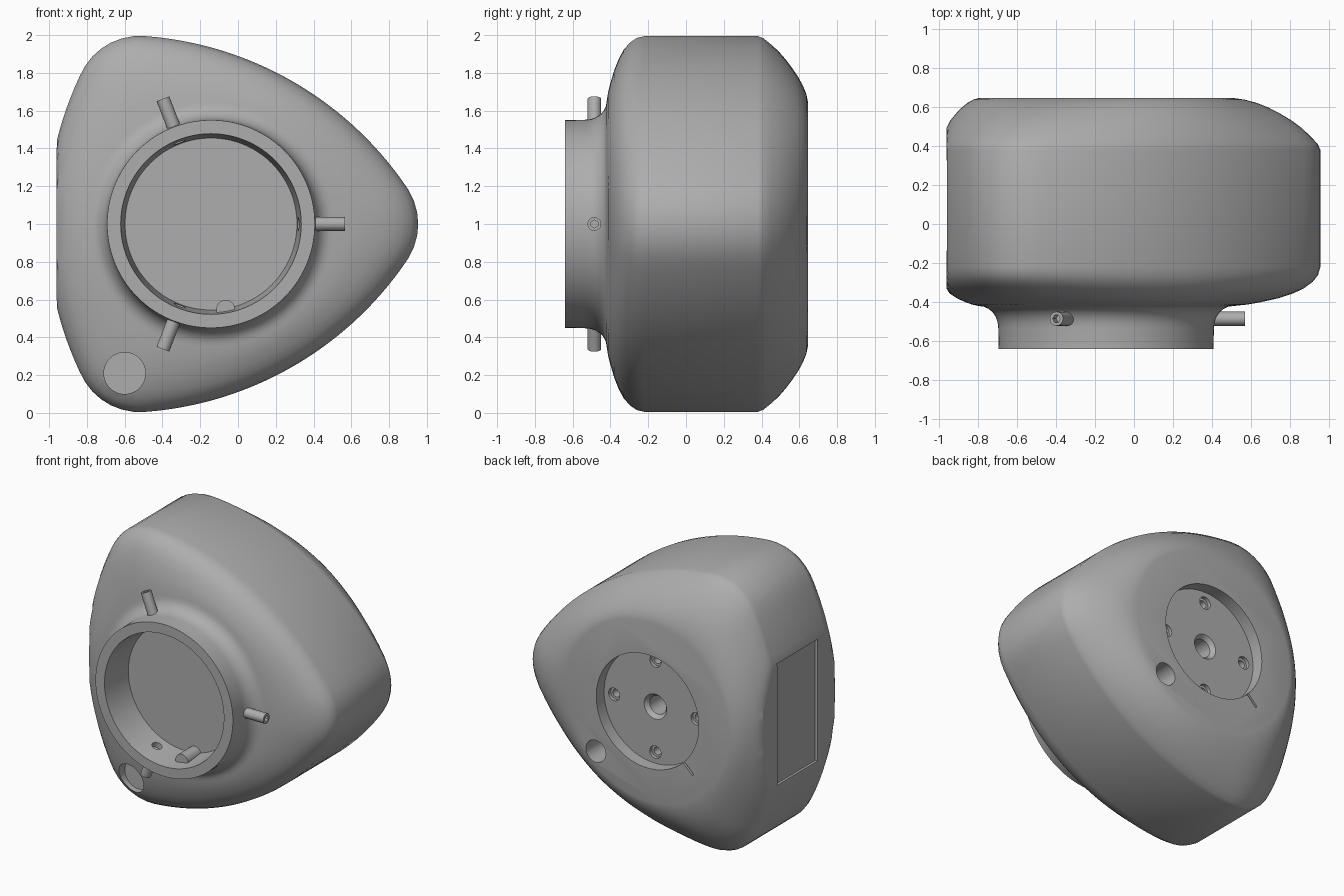
import bpy, bmesh, math
from mathutils import Vector

if "Cube" in bpy.data.objects:
    bpy.data.objects.remove(bpy.data.objects["Cube"], do_unlink=True)

grey = bpy.data.materials.new("plain_grey")
grey.use_nodes = True
grey.diffuse_color = (0.42, 0.42, 0.42, 1)
grey.node_tree.nodes["Principled BSDF"].inputs["Base Color"].default_value = (0.42, 0.42, 0.42, 1)

CX, CZ = -0.143, 1.0        # main axis, running along y
SEG = 112


def polar(r, deg, y):
    a = math.radians(deg)
    return Vector((CX + r * math.cos(a), y, CZ + r * math.sin(a)))


def finish(bm, name):
    bmesh.ops.recalc_face_normals(bm, faces=bm.faces)
    me = bpy.data.meshes.new(name)
    bm.to_mesh(me)
    bm.free()
    me.materials.append(grey)
    ob = bpy.data.objects.new(name, me)
    bpy.context.collection.objects.link(ob)
    return ob


def rod(name, a, b, r1, r2=None, seg=32):
    """Cylinder or cone from point a to point b."""
    a, b = Vector(a), Vector(b)
    bm = bmesh.new()
    bmesh.ops.create_cone(bm, cap_ends=True, segments=seg, radius1=r1,
                          radius2=r1 if r2 is None else r2, depth=(b - a).length)
    rot = (b - a).to_track_quat('Z', 'Y').to_matrix().to_4x4()
    bmesh.ops.transform(bm, matrix=rot, verts=bm.verts)
    bmesh.ops.translate(bm, vec=(a + b) / 2, verts=bm.verts)
    return finish(bm, name)


def block(name, centre, size, turn=0):
    bm = bmesh.new()
    bmesh.ops.create_cube(bm, size=1)
    bmesh.ops.scale(bm, vec=size, verts=bm.verts)
    ob = finish(bm, name)
    ob.location = centre
    ob.rotation_euler.y = -math.radians(turn)
    return ob


def cut(target, cutter):
    cutter.hide_render = True
    mod = target.modifiers.new("cut", 'BOOLEAN')
    mod.operation, mod.solver, mod.object = 'DIFFERENCE', 'EXACT', cutter
    bpy.context.view_layer.objects.active = target
    bpy.ops.object.modifier_apply(modifier=mod.name)
    bpy.data.objects.remove(cutter, do_unlink=True)


def smooth(ob):
    bpy.ops.object.select_all(action='DESELECT')
    ob.select_set(True)
    bpy.context.view_layer.objects.active = ob
    bpy.ops.object.shade_smooth_by_angle(angle=math.radians(30))


# Rounded triangle: corner circles joined by tangent bulging arcs
D, RC, MID = 0.755, 0.342, 0.87
E = (D * D - (MID - RC) ** 2) / (2 * (MID - RC) - D)
R = MID + E
away = Vector((D + E / 2, E * 0.866)).normalized()
tangent = Vector((-E / 2, -E * 0.866)) + R * away
T_ANG = math.atan2(tangent.y, tangent.x)


def outline(a):
    third = 2 * math.pi / 3
    t = abs((a + third / 2) % third - third / 2)
    if t < T_ANG:
        return D * math.cos(t) + math.sqrt(RC ** 2 - (D * math.sin(t)) ** 2)
    u = math.pi / 3 - t
    return -E * math.cos(u) + math.sqrt(R ** 2 - (E * math.sin(u)) ** 2)


# Body: rows of (y, blend from triangle to circle, circle radius)
RIM = 0.65
rows = [(-0.40, 1, 0.455), (-0.64, 1, 0.478), (-0.64, 1, 0.55), (-0.53, 1, 0.552)]
for k in range(1, 6):       # concave fillet at the neck
    a = k / 6 * math.pi / 2
    rows.append((-0.53 + 0.11 * math.sin(a), 1, RIM - 0.098 * math.cos(a)))
rows += [(y, t, RIM) for y, t in (
    (-0.42, 1), (-0.412, 0.83), (-0.40, 0.68), (-0.38, 0.48), (-0.355, 0.31), (-0.33, 0.19),
    (-0.295, 0.085), (-0.26, 0.025), (-0.22, 0), (0.38, 0), (0.41, 0.03), (0.45, 0.115),
    (0.49, 0.21), (0.53, 0.33), (0.565, 0.46), (0.595, 0.59), (0.62, 0.73), (0.637, 0.87), (0.645, 1))]

bm = bmesh.new()
rings = []
for y, t, rc in rows:
    ring = []
    for i in range(SEG):
        a = 2 * math.pi * i / SEG
        r = (1 - t) * outline(a) + t * rc
        # one side is planed flat
        ring.append(bm.verts.new((max(CX + r * math.cos(a), -0.96), y, CZ + r * math.sin(a))))
    rings.append(ring)
for p, q in zip(rings, rings[1:]):
    for i in range(SEG):
        j = (i + 1) % SEG
        bm.faces.new((p[i], p[j], q[j], q[i]))
bm.faces.new(rings[0])
bm.faces.new(rings[-1])
body = finish(bm, "body_housing")

# Back: round recess with notch, centre hole, four screw holes, cable hole
FLOOR = 0.555
cut(body, rod("recess_cutter", polar(0, 0, 0.8), polar(0, 0, FLOOR), 0.41, seg=96))
cut(body, block("notch_cutter", polar(0.455, 225, 0.66), (0.12, 0.10, 0.016), 225))
cut(body, rod("centre_sink_cutter", polar(0, 0, FLOOR + 0.01), polar(0, 0, FLOOR - 0.03), 0.098, 0.066))
cut(body, rod("centre_hole_cutter", polar(0, 0, 0.6), polar(0, 0, 0.3), 0.066))
for deg in range(0, 360, 90):
    cut(body, rod("screw_sink_cutter", polar(0.33, deg, 0.6), polar(0.33, deg, FLOOR - 0.025), 0.045))
    cut(body, rod("screw_hole_cutter", polar(0.33, deg, 0.6), polar(0.33, deg, 0.40), 0.028))
cut(body, rod("cable_hole_cutter", polar(0.575, -44, 0.8), polar(0.575, -44, 0.40), 0.08))

# Front: round pocket near the lower corner
cut(body, rod("pocket_cutter", (-0.6, -0.6, 0.21), (-0.6, -0.28, 0.21), 0.11, seg=48))

# Flat side: shallow rectangular panel recess
cut(body, block("panel_cutter", (-0.99, 0.095, 1.0), (0.10, 0.46, 0.88)))

# Neck: three set screws in radial holes
for label, deg in (("side", 0), ("upper", 111), ("lower", -111)):
    cut(body, rod("screw_bore_cutter", polar(0.40, deg, -0.485), polar(0.51, deg, -0.485), 0.034))
    pin = rod(label + "_set_screw", polar(0.50, deg, -0.485), polar(0.71, deg, -0.485), 0.036)
    cut(pin, rod("socket_cutter", polar(0.66, deg, -0.485), polar(0.75, deg, -0.485), 0.021, seg=6))
    smooth(pin)
smooth(body)

# Small locating stud low inside the neck
smooth(rod("locating_stud", (-0.065, -0.55, 0.548), (-0.065, -0.38, 0.548), 0.05))
